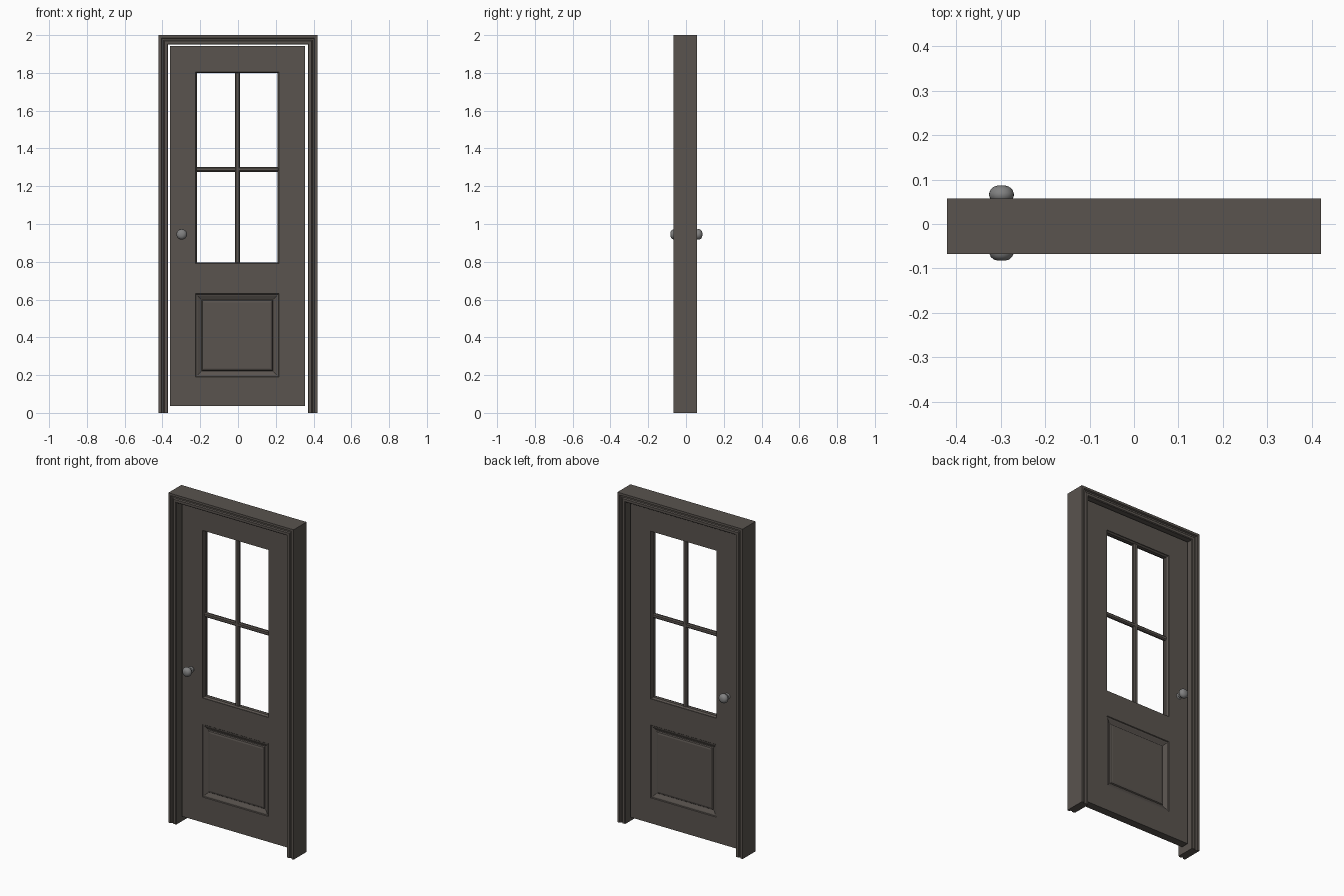
import bpy, bmesh, math
from mathutils import Vector

if "Cube" in bpy.data.objects:
    bpy.data.objects.remove(bpy.data.objects["Cube"])


def material(name, color):
    m = bpy.data.materials.new(name)
    m.diffuse_color = color
    m.use_nodes = True
    m.node_tree.nodes["Principled BSDF"].inputs["Base Color"].default_value = m.diffuse_color
    return m


WOOD = material("dark_wood", (0.10, 0.087, 0.077, 1))
METAL = material("metal", (0.22, 0.22, 0.22, 1))


def finish(name, bm, mat, loc=(0, 0, 0), mirror=False, smooth=False):
    bmesh.ops.remove_doubles(bm, verts=bm.verts, dist=1e-5)
    bmesh.ops.recalc_face_normals(bm, faces=bm.faces)
    me = bpy.data.meshes.new(name)
    bm.to_mesh(me)
    bm.free()
    me.materials.append(mat)
    ob = bpy.data.objects.new(name, me)
    ob.location = loc
    bpy.context.collection.objects.link(ob)
    if mirror:
        mod = ob.modifiers.new("Mirror", 'MIRROR')
        mod.use_axis = (False, True, False)
    if smooth:
        bpy.context.view_layer.objects.active = ob
        ob.select_set(True)
        bpy.ops.object.shade_smooth_by_angle(angle=math.radians(40))
        ob.select_set(False)
    return ob


def bridge(bm, a, b, closed=True):
    n = len(a)
    for i in range(n if closed else n - 1):
        j = (i + 1) % n
        bm.faces.new((a[i], a[j], b[j], b[i]))


# Door frame: moulded jamb profile (distance from outside, y) swept over three sides
F, B, G = -0.067, 0.057, 0.009
front = [(0, F), (0.014, F), (0.018, F + G), (0.026, F + G), (0.031, F + 0.003),
         (0.046, F + 0.003), (0.05, F + 0.007)]
back = [(u, B - (y - F)) for u, y in reversed(front)]
profile = front + back
bm = bmesh.new()
rings = []
for sx, top in ((-1, 0), (-1, 1), (1, 1), (1, 0)):
    rings.append([bm.verts.new((sx * (0.42 - u), y, 2 - u if top else 0)) for u, y in profile])
for a, b in zip(rings, rings[1:]):
    bridge(bm, a, b)
bm.faces.new(rings[0])
bm.faces.new(rings[-1])
finish("door_frame", bm, WOOD)

# Door leaf: front half, mirrored to the back
H = 0.024
YC = 0.004
XS = [-0.36, -0.225, 0.217, 0.354]
ZS = [0.036, 0.19, 0.631, 0.79, 1.806, 1.942]
bm = bmesh.new()


def rect(x0, x1, z0, z1, inset, y):
    return [bm.verts.new((x, y, z)) for x, z in (
        (x0 + inset, z0 + inset), (x1 - inset, z0 + inset),
        (x1 - inset, z1 - inset), (x0 + inset, z1 - inset))]


def nested(bounds, steps, cap):
    loops = [rect(*bounds, i, y) for i, y in steps]
    for a, b in zip(loops, loops[1:]):
        bridge(bm, a, b)
    if cap:
        bm.faces.new(loops[-1])


# Stiles and rails
for i in range(3):
    for k in range(5):
        if not (i == 1 and k in (1, 3)):
            bm.faces.new(rect(XS[i], XS[i + 1], ZS[k], ZS[k + 1], 0, -H))
# Outer edge of the leaf
for i in range(3):
    for z in (ZS[0], ZS[-1]):
        bm.faces.new([bm.verts.new(p) for p in (
            (XS[i], -H, z), (XS[i + 1], -H, z), (XS[i + 1], 0, z), (XS[i], 0, z))])
for k in range(5):
    for x in (XS[0], XS[-1]):
        bm.faces.new([bm.verts.new(p) for p in (
            (x, -H, ZS[k]), (x, -H, ZS[k + 1]), (x, 0, ZS[k + 1]), (x, 0, ZS[k]))])
# Window opening with a small chamfer
nested((XS[1], XS[2], ZS[3], ZS[4]), [(0, -H), (0, -H + 0.004), (0.007, -H + 0.014), (0.007, 0)], False)
# Recessed moulding with raised centre panel
nested((XS[1], XS[2], ZS[1], ZS[2]),
       [(0, -H), (0.003, -H + 0.004), (0.010, -H + 0.005), (0.028, -H + 0.015),
        (0.032, -H + 0.015), (0.036, -H + 0.009), (0.046, -H + 0.006)], True)
finish("door_leaf", bm, WOOD, (0, YC, 0), mirror=True)


# Window glazing bars with chamfered edges
def bar(name, x0, x1, z0, z1, depth):
    b = bmesh.new()
    bmesh.ops.create_cube(b, size=1)
    for v in b.verts:
        v.co = Vector(((x0 + x1) / 2 + v.co.x * (x1 - x0), v.co.y * depth,
                       (z0 + z1) / 2 + v.co.z * (z1 - z0)))
    axis = 0 if x1 - x0 > z1 - z0 else 2
    edges = [e for e in b.edges if abs((e.verts[0].co - e.verts[1].co)[axis]) > 0.1]
    bmesh.ops.bevel(b, geom=edges, offset=0.006, segments=1, affect='EDGES')
    finish(name, b, WOOD, (0, YC, 0))


bar("vertical_glazing_bar", -0.017, 0.011, 0.793, 1.803, 0.024)
bar("horizontal_glazing_bar", -0.222, 0.214, 1.276, 1.302, 0.022)

# Door knobs: lathed rose, stem and rounded knob (radius, distance from door centre)
knob = [(0.017, 0.018), (0.017, 0.026), (0.014, 0.029), (0.009, 0.030), (0.009, 0.046),
        (0.018, 0.048), (0.025, 0.054), (0.028, 0.062), (0.0275, 0.068), (0.024, 0.076),
        (0.017, 0.082), (0.008, 0.0845)]
bm = bmesh.new()
N = 24
loops = [[bm.verts.new((r * math.cos(2 * math.pi * i / N), -d, r * math.sin(2 * math.pi * i / N)))
          for i in range(N)] for r, d in knob]
for a, b in zip(loops, loops[1:]):
    bridge(bm, a, b)
bm.faces.new(loops[-1])
finish("door_knobs", bm, METAL, (-0.298, 0.002, 0.945), mirror=True, smooth=True)
